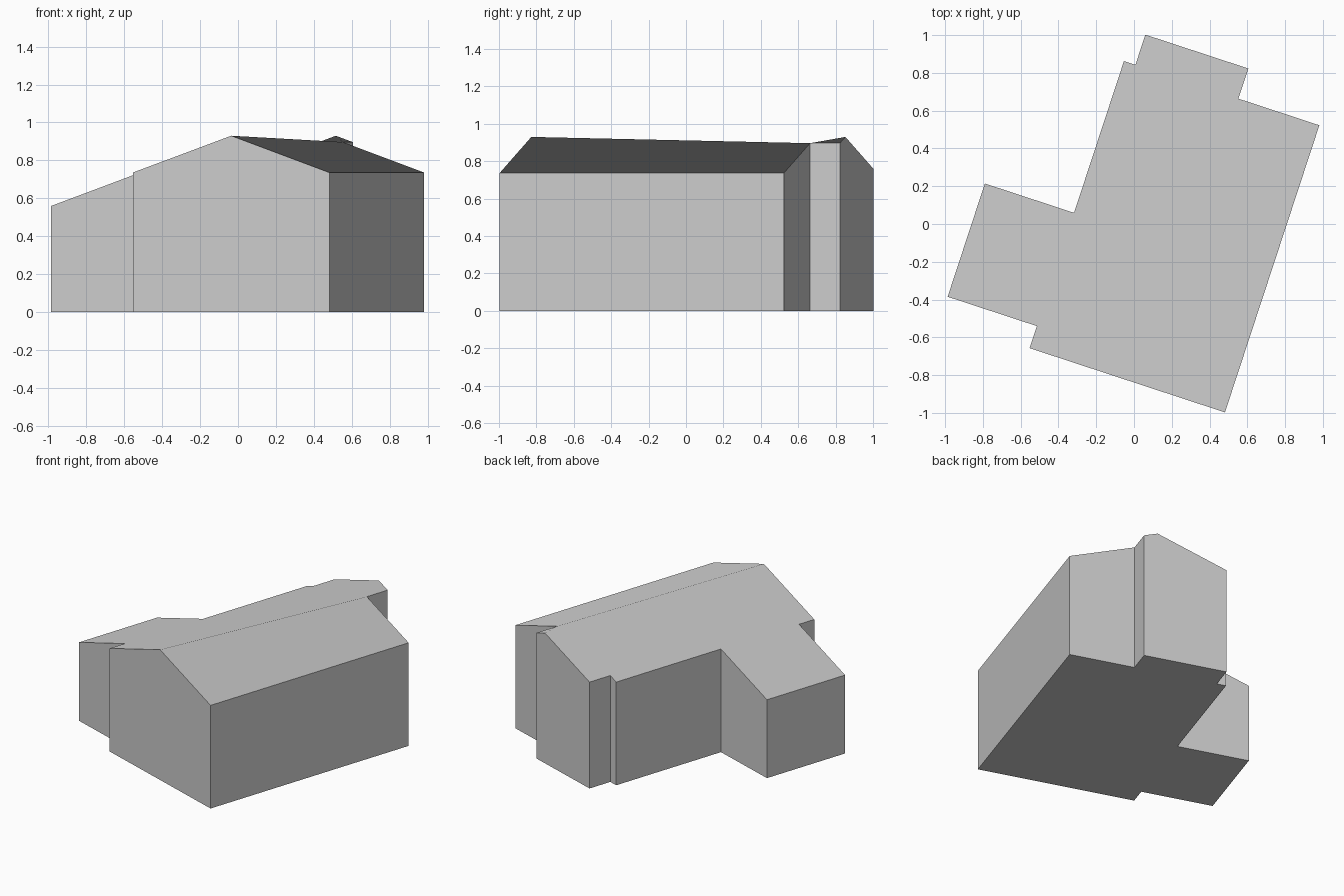
import bpy, bmesh
from math import radians
from mathutils import Matrix

cube = bpy.data.objects.get("Cube")
if cube:
    bpy.data.objects.remove(cube, do_unlink=True)

RIDGE_X, RIDGE_Z, SLOPE = 0.224, 0.93, 0.356
TURN = radians(-18.2)

grey = bpy.data.materials.new("light grey")
grey.use_nodes = True
grey.diffuse_color = (0.6, 0.6, 0.6, 1)
grey.node_tree.nodes["Principled BSDF"].inputs["Base Color"].default_value = grey.diffuse_color

# Footprint: main hall, narrower back bay and left-hand wing, square to the ridge
W_WING, W_MAIN, W_BAY, E_BAY, E_MAIN = -0.817, -0.32, -0.256, 0.318, 0.769
S_MAIN, S_WING, N_WING, N_MAIN, N_BAY = -0.797, -0.674, -0.043, 0.803, 0.971
footprint = [
    (W_MAIN, S_MAIN), (E_MAIN, S_MAIN), (E_MAIN, N_MAIN), (E_BAY, N_MAIN),
    (E_BAY, N_BAY), (W_BAY, N_BAY), (W_BAY, N_MAIN), (W_MAIN, N_MAIN),
    (W_MAIN, N_WING), (W_WING, N_WING), (W_WING, S_WING), (W_MAIN, S_WING),
]

# Walls raised from the footprint
bm = bmesh.new()
base = bm.faces.new([bm.verts.new((x, y, 0)) for x, y in footprint])
raised = bmesh.ops.extrude_face_region(bm, geom=[base], use_keep_orig=True)
for v in raised["geom"]:
    if isinstance(v, bmesh.types.BMVert):
        v.co.z = 1

# Gable roof: cut along the ridge, then drop the top to both slopes
bmesh.ops.bisect_plane(bm, geom=bm.verts[:] + bm.edges[:] + bm.faces[:],
                       plane_co=(RIDGE_X, 0, 0), plane_no=(1, 0, 0))
for v in bm.verts:
    if v.co.z > 0.5:
        v.co.z = RIDGE_Z - SLOPE * abs(v.co.x - RIDGE_X)

# Merge flat regions, turn the building and store it
bmesh.ops.dissolve_limit(bm, angle_limit=radians(1), verts=bm.verts[:], edges=bm.edges[:])
bmesh.ops.recalc_face_normals(bm, faces=bm.faces[:])
bm.transform(Matrix.Rotation(TURN, 4, "Z"))
mesh = bpy.data.meshes.new("building")
bm.to_mesh(mesh)
bm.free()
mesh.materials.append(grey)
bpy.context.collection.objects.link(bpy.data.objects.new("building", mesh))
